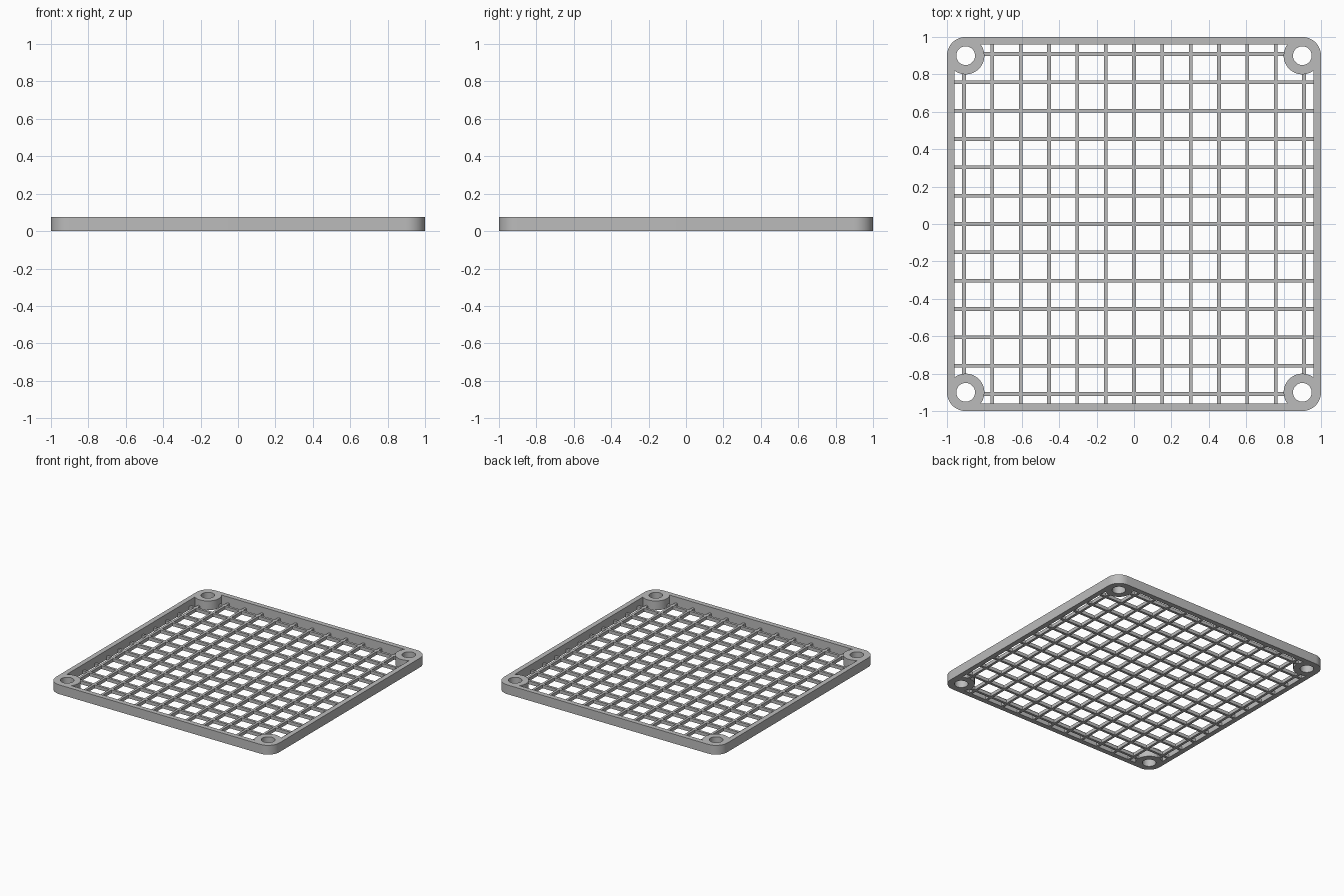
import bpy
import bmesh
from math import sin, cos, radians

if "Cube" in bpy.data.objects:
    bpy.data.objects.remove(bpy.data.objects["Cube"], do_unlink=True)

HEIGHT = 0.075       # frame and bosses
GRID_H = 0.027       # mesh floor
BOSS = 0.9           # boss centre offset
BOSS_R = 0.1
HOLE_R = 0.05
INNER = 0.96         # inside face of the frame wall
PITCH = 0.1515
BAR = 0.01           # half width of a bar

grey = bpy.data.materials.new("light grey")
grey.use_nodes = True
colour = (0.5, 0.5, 0.5, 1)
grey.diffuse_color = colour
grey.node_tree.nodes["Principled BSDF"].inputs["Base Color"].default_value = colour


def arc(cx, cy, r, start, end, steps):
    """Points along an arc, angles in degrees."""
    angles = [radians(start + (end - start) * i / steps) for i in range(steps + 1)]
    return [(cx + r * cos(a), cy + r * sin(a)) for a in angles]


def add_loop(curve, points):
    spline = curve.splines.new('POLY')
    spline.points.add(len(points) - 1)
    for p, (x, y) in zip(spline.points, points):
        p.co = (x, y, 0, 1)
    spline.use_cyclic_u = True


def add_object(name, mesh):
    obj = bpy.data.objects.new(name, mesh)
    bpy.context.collection.objects.link(obj)
    mesh.materials.clear()
    mesh.materials.append(grey)
    bpy.ops.object.select_all(action='DESELECT')
    obj.select_set(True)
    bpy.context.view_layer.objects.active = obj
    bpy.ops.object.shade_smooth_by_angle(angle=radians(30))
    return obj


# Frame outline: rounded outside, inside bulging around the bosses, four holes
corners = [(1, 1, 0), (-1, 1, 90), (-1, -1, 180), (1, -1, 270)]
outer, inner = [], []
profile = bpy.data.curves.new("frame_profile", 'CURVE')
profile.dimensions = '2D'
profile.fill_mode = 'BOTH'
profile.extrude = HEIGHT / 2
for sx, sy, turn in corners:
    cx, cy = sx * BOSS, sy * BOSS
    outer += arc(cx, cy, BOSS_R, turn, turn + 90, 12)
    inner += arc(cx, cy, BOSS_R, turn - 53.13, turn - 216.87, 24)
    add_loop(profile, arc(cx, cy, HOLE_R, 0, 360, 32)[:-1])
add_loop(profile, outer)
add_loop(profile, inner)

# Turn the filled outline into a clean solid standing on the ground
helper = bpy.data.objects.new("frame_helper", profile)
bpy.context.collection.objects.link(helper)
bpy.context.view_layer.update()
solid = bpy.data.meshes.new_from_object(
    helper.evaluated_get(bpy.context.evaluated_depsgraph_get()))
bpy.data.objects.remove(helper, do_unlink=True)
bm = bmesh.new()
bm.from_mesh(solid)
bmesh.ops.remove_doubles(bm, verts=bm.verts, dist=0.0005)
bmesh.ops.translate(bm, verts=bm.verts, vec=(0, 0, HEIGHT / 2))
bmesh.ops.recalc_face_normals(bm, faces=bm.faces)
bm.to_mesh(solid)
bm.free()
add_object("frame_with_corner_bosses", solid)

# Square mesh floor: keep every cell that lies on a bar, clear of the bosses
centres = [i * PITCH for i in range(-6, 7)]
CLEAR = 0.82
lines = sorted([c + s * BAR for c in centres for s in (-1, 1)]
               + [-INNER, -CLEAR, CLEAR, INNER])
spans = list(zip(lines, lines[1:]))


def on_bar(span):
    mid = sum(span) / 2
    return any(abs(mid - c) < BAR for c in centres)


def near_edge(span):
    return abs(sum(span) / 2) > CLEAR


bm = bmesh.new()
for xs in spans:
    for ys in spans:
        if not (on_bar(xs) or on_bar(ys)) or (near_edge(xs) and near_edge(ys)):
            continue
        bm.faces.new([bm.verts.new((xs[i], ys[j], 0))
                      for i, j in ((0, 0), (1, 0), (1, 1), (0, 1))])
bmesh.ops.remove_doubles(bm, verts=bm.verts, dist=0.0005)
top = bmesh.ops.extrude_face_region(bm, geom=bm.faces[:], use_keep_orig=True)
bmesh.ops.translate(bm, vec=(0, 0, GRID_H),
                    verts=[v for v in top["geom"] if isinstance(v, bmesh.types.BMVert)])
bmesh.ops.recalc_face_normals(bm, faces=bm.faces)
floor = bpy.data.meshes.new("mesh_floor")
bm.to_mesh(floor)
bm.free()
add_object("mesh_floor", floor)
